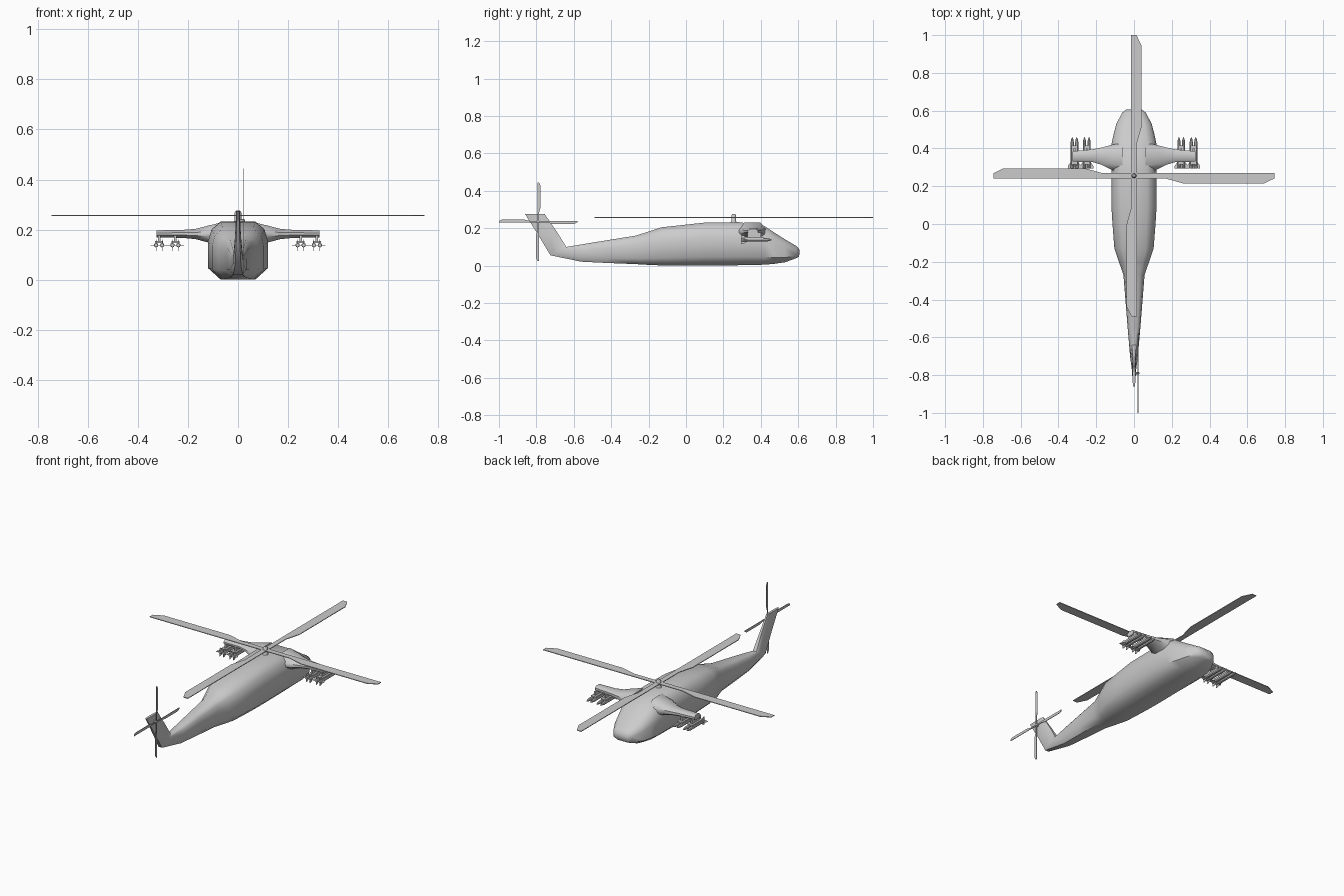
import bpy, bmesh, math
from mathutils import Matrix, Vector

if "Cube" in bpy.data.objects:
    bpy.data.objects.remove(bpy.data.objects["Cube"])


def finish(bm, name, angle=None):
    bmesh.ops.recalc_face_normals(bm, faces=bm.faces)
    me = bpy.data.meshes.new(name)
    bm.to_mesh(me)
    bm.free()
    ob = bpy.data.objects.new(name, me)
    bpy.context.collection.objects.link(ob)
    if angle:
        bpy.ops.object.select_all(action='DESELECT')
        ob.select_set(True)
        bpy.context.view_layer.objects.active = ob
        bpy.ops.object.shade_smooth_by_angle(angle=math.radians(angle))
    return ob


def loft(bm, rings):
    rows = [[bm.verts.new(p) for p in r] for r in rings]
    n = len(rows[0])
    for a, b in zip(rows, rows[1:]):
        for i in range(n):
            j = (i + 1) % n
            bm.faces.new((a[i], a[j], b[j], b[i]))
    bm.faces.new(rows[0])
    bm.faces.new(rows[-1])


def prism(bm, pts, thick, mat):
    # flat outline in local xy, thickened along local z
    loft(bm, [[mat @ Vector((x, y, s * thick / 2)) for x, y in pts] for s in (-1, 1)])


def tube(bm, profile, mat, sides=8):
    # revolved profile of (radius, z)
    loft(bm, [[mat @ Vector((r * math.cos(2 * math.pi * i / sides),
                             r * math.sin(2 * math.pi * i / sides), z))
               for i in range(sides)] for r, z in profile])


# Fuselage and swept tail fin: top y, top z, bottom y, bottom z, half width
stations = [
    (0.607, 0.085, 0.605, 0.048, 0.040), (0.590, 0.105, 0.590, 0.040, 0.062),
    (0.530, 0.140, 0.530, 0.018, 0.094), (0.475, 0.175, 0.475, 0.010, 0.108),
    (0.420, 0.212, 0.420, 0.005, 0.120), (0.285, 0.232, 0.285, 0.002, 0.120),
    (0.100, 0.230, 0.100, 0.001, 0.120), (0.000, 0.219, 0.000, 0.000, 0.114),
    (-0.13, 0.205, -0.13, 0.001, 0.104), (-0.20, 0.182, -0.20, 0.004, 0.080),
    (-0.27, 0.160, -0.27, 0.008, 0.056), (-0.42, 0.136, -0.42, 0.014, 0.044),
    (-0.55, 0.115, -0.56, 0.021, 0.033), (-0.64, 0.100, -0.725, 0.055, 0.020),
    (-0.69, 0.180, -0.785, 0.155, 0.012), (-0.755, 0.275, -0.86, 0.275, 0.007)]
half = [(0.58, 0), (1, 0.2), (1, 0.66), (0.88, 0.87), (0.58, 1)]
section = half + [(-x, t) for x, t in reversed(half)]
bm = bmesh.new()
loft(bm, [[(w * x, yb + (yt - yb) * t, zb + (zt - zb) * t) for x, t in section]
          for yt, zt, yb, zb, w in stations])
finish(bm, "fuselage", 50)

# Stub wings: x, front y, rear y, top z, bottom z
wing = [(0.06, 0.43, 0.27, 0.230, 0.120), (0.115, 0.42, 0.285, 0.217, 0.148),
        (0.17, 0.405, 0.313, 0.203, 0.162), (0.22, 0.395, 0.328, 0.199, 0.167),
        (0.325, 0.385, 0.330, 0.197, 0.169)]
oct_pts = [(0, .3), (0, .7), (.2, 1), (.75, 1), (1, .65), (1, .35), (.75, 0), (.2, 0)]
fin = [(0.008, 0), (0.023, 0), (0.023, 0.012), (0.008, 0.034)]
forward = Matrix.Rotation(-math.pi / 2, 4, 'X')  # local z to +y
for side, label in ((-1, "left"), (1, "right")):
    bm = bmesh.new()
    loft(bm, [[(side * x, f + (r - f) * u, b + (t - b) * v) for u, v in oct_pts]
              for x, f, r, t, b in wing])
    finish(bm, label + "_wing", 50)

    racks, missiles = bmesh.new(), bmesh.new()
    for cx in (0.25, 0.315):
        # Pylon and cross rail
        for sx, sy, sz, z in ((0.010, 0.07, 0.028, 0.162), (0.032, 0.10, 0.008, 0.150)):
            bmesh.ops.create_cube(racks, size=1, matrix=Matrix.Translation(
                (side * cx, 0.365, z)) @ Matrix.Diagonal((sx, sy, sz, 1)))
        # Pair of finned missiles
        for dx in (-0.012, 0.012):
            m = Matrix.Translation((side * cx + dx, 0.295, 0.138)) @ forward
            tube(missiles, [(0.007, 0), (0.009, 0.005), (0.009, 0.135),
                            (0.006, 0.153), (0.001, 0.165)], m)
            for k in range(4):
                turn = Matrix.Rotation(k * math.pi / 2, 4, 'Z')
                prism(missiles, fin, 0.002,
                      m @ turn @ Matrix.Rotation(math.pi / 2, 4, 'X'))
    finish(racks, label + "_racks")
    finish(missiles, label + "_missiles", 40)

# Rotors: one blade outline turned four times
blade = [(0, 0.015), (0.745, 0.015), (0.745, -0.013), (0.69, -0.04),
         (0.26, -0.04), (0.17, -0.015), (0, -0.015)]


def rotor(name, mat, scale, thick):
    bm = bmesh.new()
    pts = [(x * scale, y * scale) for x, y in blade]
    for k in range(4):
        prism(bm, pts, thick, mat @ Matrix.Rotation(k * math.pi / 2, 4, 'Z'))
    finish(bm, name)


main = Matrix.Translation((0, 0.255, 0.257))
tail = Matrix.Translation((0.021, -0.79, 0.235)) @ Matrix.Rotation(math.pi / 2, 4, 'Y')
rotor("main_rotor", main, 1, 0.004)
rotor("tail_rotor", tail, 0.282, 0.003)

# Rotor masts
bm = bmesh.new()
tube(bm, [(0.022, -0.035), (0.013, -0.018), (0.013, 0.012), (0.007, 0.02)], main, 10)
finish(bm, "main_mast", 40)
bm = bmesh.new()
tube(bm, [(0.007, -0.022), (0.007, 0.004), (0.003, 0.007)], tail, 8)
finish(bm, "tail_mast", 40)
